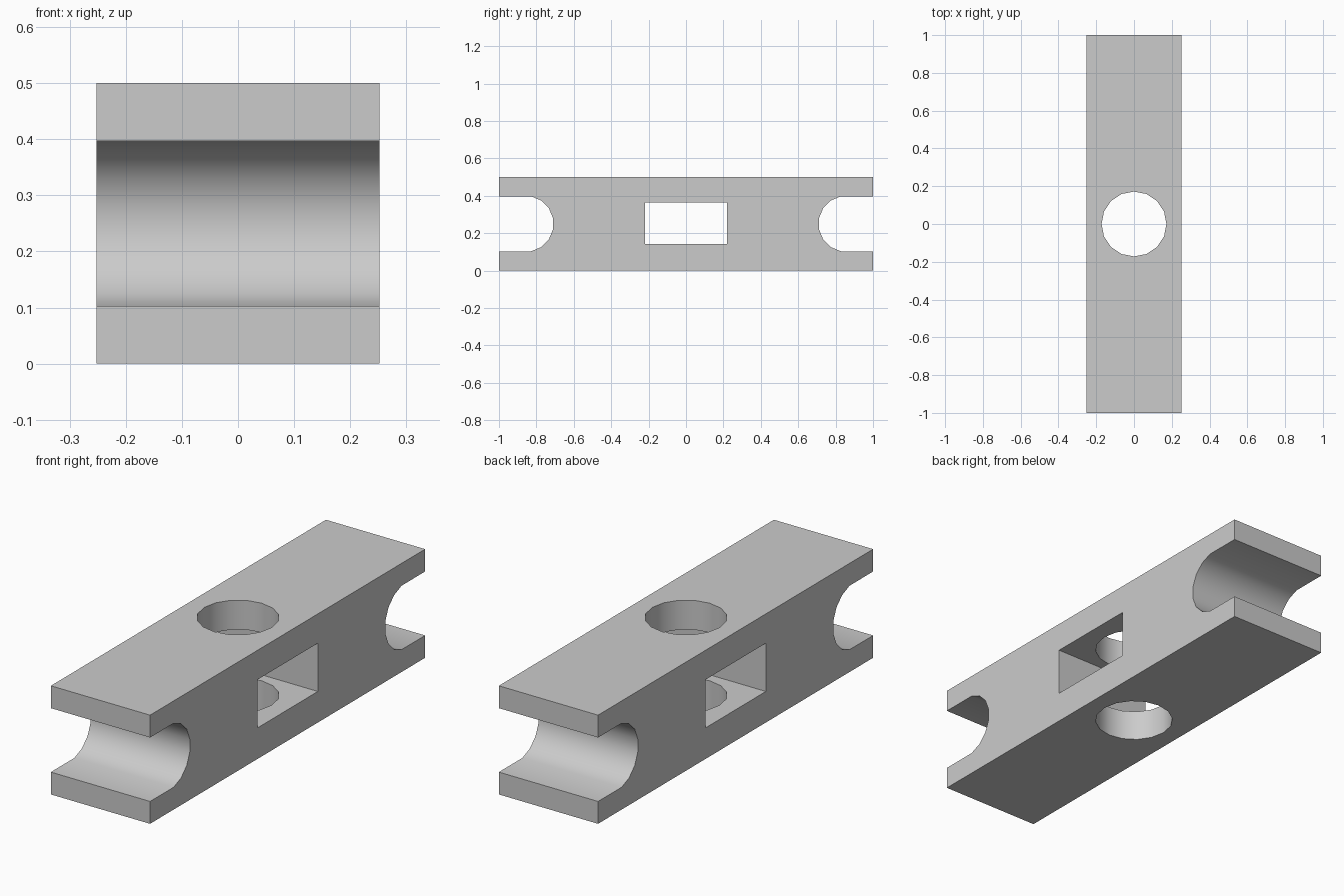
import bpy, bmesh
from math import cos, sin, radians, pi

cube = bpy.data.objects.get("Cube")
if cube:
    bpy.data.objects.remove(cube, do_unlink=True)

WIDTH, LENGTH, HEIGHT = 0.505, 2.0, 0.5
MID = HEIGHT / 2
SLOT_R, SLOT_Y, SLOT_SIDES = 0.15, 0.858, 16
HOLE_R, HOLE_SIDES = 0.172, 16

grey = bpy.data.materials.new("light grey")
grey.use_nodes = True
colour = (0.6, 0.6, 0.6, 1)
grey.diffuse_color = colour
grey.node_tree.nodes["Principled BSDF"].inputs["Base Color"].default_value = colour


def add_object(name, bm):
    bmesh.ops.recalc_face_normals(bm, faces=bm.faces)
    mesh = bpy.data.meshes.new(name)
    bm.to_mesh(mesh)
    bm.free()
    mesh.materials.append(grey)
    obj = bpy.data.objects.new(name, mesh)
    bpy.context.collection.objects.link(obj)
    return obj


# Half profile of the +y end: top edge, rounded slot, bottom edge
step = 2 * pi / SLOT_SIDES
arc = [pi / 2 + step * (i + 0.5) for i in range(SLOT_SIDES // 2)]
slot = [(SLOT_Y + SLOT_R * cos(a), MID + SLOT_R * sin(a)) for a in arc]
end = LENGTH / 2
half = [(end, HEIGHT), (end, slot[0][1])] + slot + [(end, slot[-1][1]), (end, 0)]
profile = half + [(-y, z) for y, z in reversed(half)]

# Bar body, extruded across its width
bm = bmesh.new()
face = bm.faces.new([bm.verts.new((-WIDTH / 2, y, z)) for y, z in profile])
extruded = bmesh.ops.extrude_face_region(bm, geom=[face])["geom"]
bmesh.ops.translate(bm, vec=(WIDTH, 0, 0),
                    verts=[v for v in extruded if isinstance(v, bmesh.types.BMVert)])
body = add_object("connector_bar", bm)

# Round vertical hole cutter
bm = bmesh.new()
bmesh.ops.create_cone(bm, cap_ends=True, segments=HOLE_SIDES,
                      radius1=HOLE_R, radius2=HOLE_R, depth=1)
bmesh.ops.translate(bm, vec=(0, 0, MID), verts=bm.verts)
round_cutter = add_object("round_hole_cutter", bm)

# Rectangular sideways window cutter
bm = bmesh.new()
bmesh.ops.create_cube(bm, size=1)
bmesh.ops.scale(bm, vec=(1, 0.44, 0.222), verts=bm.verts)
bmesh.ops.translate(bm, vec=(0, 0, 0.254), verts=bm.verts)
window_cutter = add_object("window_cutter", bm)

# Cut both openings and keep the result
for cutter in (round_cutter, window_cutter):
    mod = body.modifiers.new(cutter.name, "BOOLEAN")
    mod.operation = "DIFFERENCE"
    mod.solver = "EXACT"
    mod.object = cutter
    cutter.hide_render = True

bpy.ops.object.select_all(action="DESELECT")
body.select_set(True)
bpy.context.view_layer.objects.active = body
for mod in list(body.modifiers):
    bpy.ops.object.modifier_apply(modifier=mod.name)
for cutter in (round_cutter, window_cutter):
    bpy.data.objects.remove(cutter, do_unlink=True)

# Smooth the curved walls, keep the corners crisp
bpy.ops.object.shade_smooth_by_angle(angle=radians(30))
